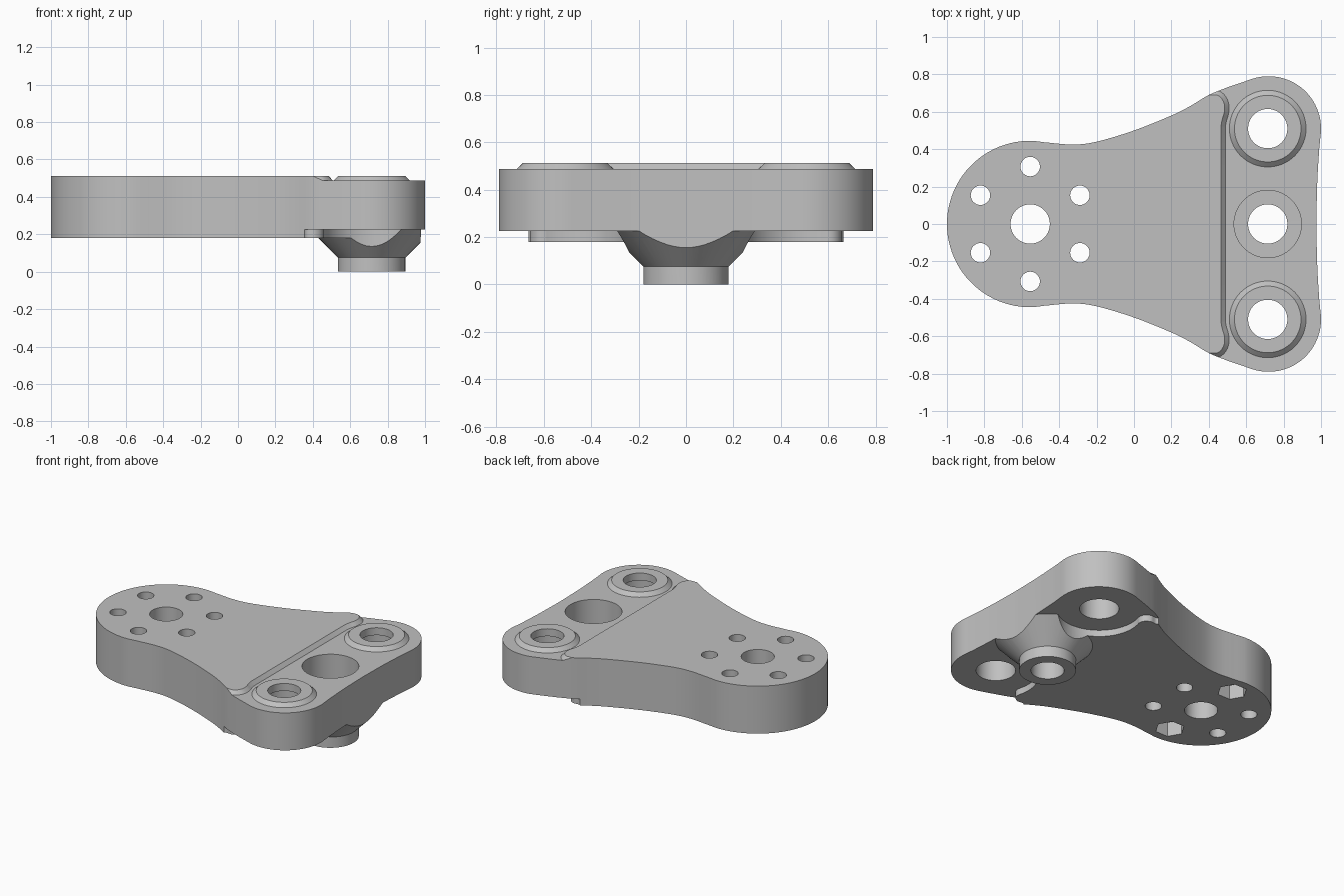
import bpy, bmesh
from math import cos, sin, pi, radians
from mathutils import Vector

cube = bpy.data.objects.get("Cube")
if cube:
    bpy.data.objects.remove(cube)

TAIL_X, HEAD_X, HEAD_Y = -0.555, 0.715, 0.51
LOW, TOP = 0.18, 0.512

metal = bpy.data.materials.new("light grey metal")
metal.use_nodes = True
grey = (0.53, 0.53, 0.53, 1)
metal.diffuse_color = grey
metal.node_tree.nodes["Principled BSDF"].inputs["Base Color"].default_value = grey


def make(name, bm):
    bmesh.ops.recalc_face_normals(bm, faces=bm.faces)
    mesh = bpy.data.meshes.new(name)
    bm.to_mesh(mesh)
    bm.free()
    mesh.materials.append(metal)
    obj = bpy.data.objects.new(name, mesh)
    bpy.context.collection.objects.link(obj)
    return obj


def loft(name, layers):
    """Solid through closed loops: layers = [(points, z), ...]"""
    bm = bmesh.new()
    rings = [[bm.verts.new((p[0], p[1], z)) for p in pts] for pts, z in layers]
    for a, b in zip(rings, rings[1:]):
        for i in range(len(a)):
            j = (i + 1) % len(a)
            bm.faces.new((a[i], a[j], b[j], b[i]))
    bm.faces.new(rings[0])
    bm.faces.new(rings[-1])
    return make(name, bm)


def circle(x, y, r, n=64, start=0.0):
    return [(x + r * cos(start + 2 * pi * i / n), y + r * sin(start + 2 * pi * i / n))
            for i in range(n)]


def turned(name, x, y, profile, n=64, start=0.0):
    """Round solid from (radius, z) steps"""
    return loft(name, [(circle(x, y, r, n, start), z) for r, z in profile])


def combine(obj, tool, operation="DIFFERENCE"):
    mod = obj.modifiers.new("cut", "BOOLEAN")
    mod.operation, mod.solver, mod.object = operation, "EXACT", tool
    graph = bpy.context.evaluated_depsgraph_get()
    mesh = bpy.data.meshes.new_from_object(obj.evaluated_get(graph))
    obj.modifiers.clear()
    obj.data = mesh
    bpy.data.objects.remove(tool)


def smooth(points, steps=6):
    """Catmull-Rom curve through the points"""
    p = [Vector(q) for q in points]
    p = [2 * p[0] - p[1]] + p + [2 * p[-1] - p[-2]]
    out = []
    for a, b, c, d in zip(p, p[1:], p[2:], p[3:]):
        for k in range(steps):
            t = k / steps
            out.append(0.5 * (2 * b + (c - a) * t + (2 * a - 5 * b + 4 * c - d) * t ** 2
                              + (3 * b - a - 3 * c + d) * t ** 3))
    return out + [p[-2]]


def mirrored(half):
    """Half path with y > 0 -> full path from -y to +y"""
    return [Vector((p[0], -p[1])) for p in reversed(half)] + [Vector(p) for p in half]


def offset(path, d):
    out = []
    for i, p in enumerate(path):
        t = (path[min(i + 1, len(path) - 1)] - path[max(i - 1, 0)]).normalized()
        out.append(p + d * Vector((t.y, -t.x)))
    return out


def region(path):
    """Everything on the +x side of a path"""
    return list(path) + [(1.3, 1.2), (1.3, -1.2)]


# Plate outline: round tail, waisted flank, rounded head corners
tail = [(TAIL_X + 0.445 * cos(radians(a)), 0.445 * sin(radians(a))) for a in range(180, 84, -4)]
flank = smooth([(-0.48, 0.437), (-0.33, 0.425), (-0.2, 0.44), (0, 0.5), (0.2, 0.58),
                (0.3, 0.63), (0.4, 0.69), (0.5, 0.731)])
corner = [(0.72 + 0.28 * cos(radians(a)), HEAD_Y + 0.28 * sin(radians(a)))
          for a in range(108, -9, -4)]
edge = smooth([(0.99, 0.4), (0.981, 0.25), (0.977, 0.12), (0.975, 0)])
half = tail + flank + corner + edge
outline = [tuple(p) for p in half] + [(p[0], -p[1]) for p in reversed(half[1:-1])]
plate = loft("link_plate", [(outline, 0), (outline, TOP)])

# Underside: clear the material around the conical hub
hub_profile = [(0.18, -0.2), (0.18, 0.075), (0.33, 0.225), (0.33, 0.3)]
step_half = [(0.72, 0.02), (0.72, 0.3), (0.5, 0.49)] + smooth(
    [(0.447, 0.53), (0.458, 0.6), (0.445, 0.637), (0.41, 0.658), (0.36, 0.66), (0.31, 0.72)])
slab = [(-1.3, -1.2), (1.3, -1.2), (1.3, 1.2), (-1.3, 1.2)]
for loop, height in ((slab, LOW), (region(mirrored(step_half)), 0.225)):
    cutter = loft("underside_cutter", [(loop, -0.1), (loop, height)])
    combine(cutter, turned("hub", HEAD_X, 0, hub_profile))
    combine(plate, cutter)
for side in (-1, 1):
    combine(plate, turned("scallop_cutter", HEAD_X, side * HEAD_Y, [(0.27, -0.15), (0.27, 0.225)]))

# Top: shallow head recess with a sloping lip
lip = mirrored([(0.464, 0.02), (0.464, 0.3)] + smooth(
    [(0.464, 0.52), (0.472, 0.56), (0.483, 0.6), (0.48, 0.65), (0.45, 0.687),
     (0.4, 0.69), (0.34, 0.7)]))
combine(plate, loft("recess_cutter", [(region(offset(lip, 0.024)), 0.487),
                                      (region(lip), TOP), (region(lip), 0.6)]))

# Head bosses with chamfered rims and stepped bores
for side in (-1, 1):
    y = side * HEAD_Y
    combine(plate, turned("boss", HEAD_X, y, [(0.205, 0.4), (0.205, 0.487), (0.178, TOP)]), "UNION")
    combine(plate, turned("bore", HEAD_X, y, [(0.125, 0.1), (0.125, 0.46),
                                              (0.105, 0.4601), (0.105, 0.6)]))

# Centre socket and hub bore
combine(plate, turned("socket", HEAD_X, 0, [(0.105, -0.1), (0.105, 0.2), (0.18, 0.2001), (0.18, 0.6)]))

# Tail bore, bolt circle and hexagonal nut pockets
combine(plate, turned("tail_bore", TAIL_X, 0, [(0.105, 0), (0.105, 0.6)]))
for k in range(6):
    a = radians(30 + 60 * k)
    x, y = TAIL_X + 0.307 * cos(a), 0.307 * sin(a)
    combine(plate, turned("bolt_hole", x, y, [(0.052, 0), (0.052, 0.6)], 32))
    if k in (1, 4):
        combine(plate, turned("nut_pocket", x, y, [(0.095, 0.1), (0.095, 0.28)], 6))

bpy.ops.object.select_all(action="DESELECT")
plate.select_set(True)
bpy.context.view_layer.objects.active = plate
bpy.ops.object.shade_smooth_by_angle(angle=radians(25))
